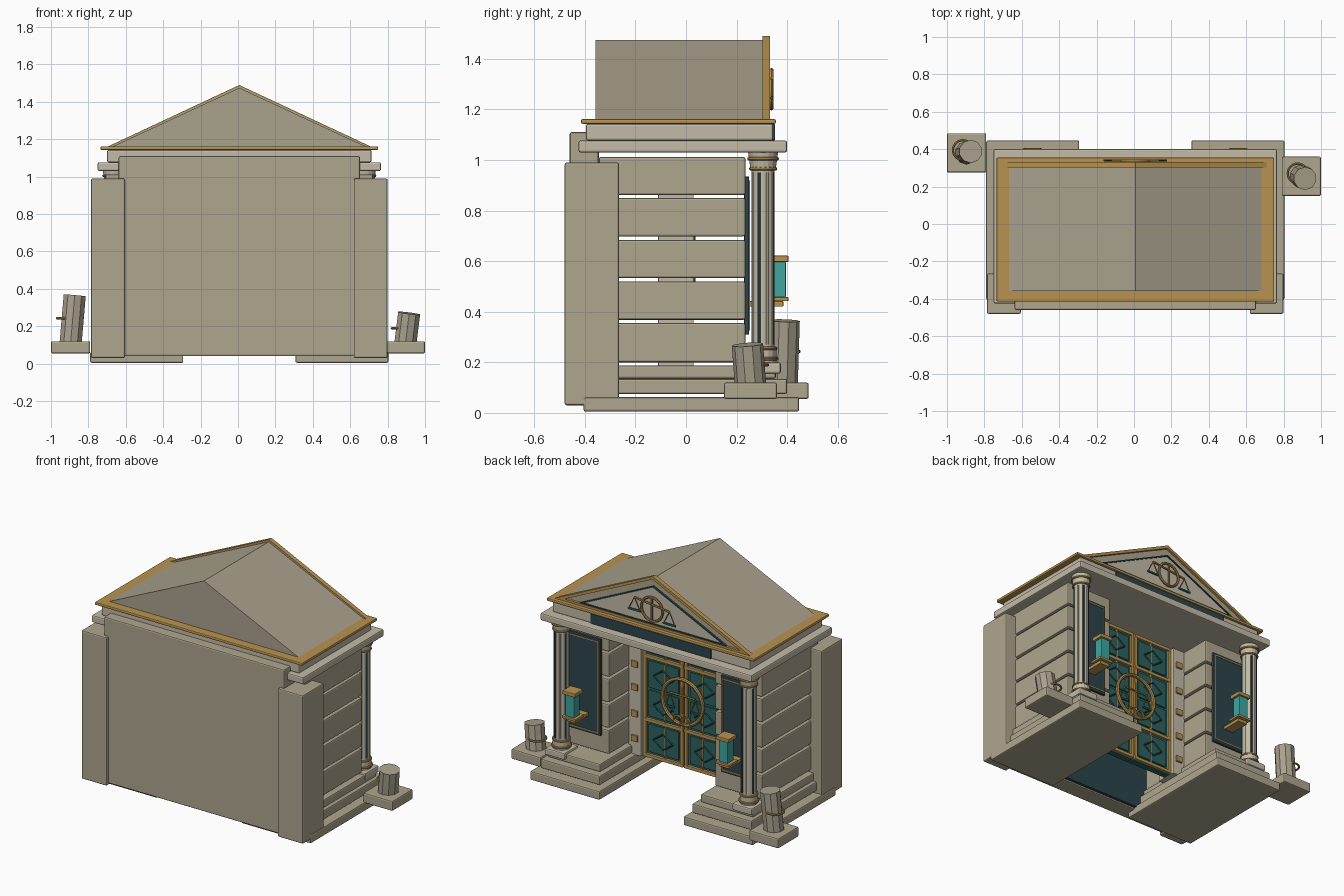
import bpy, bmesh, math
from mathutils import Vector, Matrix

if "Cube" in bpy.data.objects:
    bpy.data.objects.remove(bpy.data.objects["Cube"])

CX = 0.007  # centre line of the building


def mat(name, c):
    m = bpy.data.materials.new(name)
    m.diffuse_color = (*c, 1)
    m.use_nodes = True
    m.node_tree.nodes["Principled BSDF"].inputs["Base Color"].default_value = m.diffuse_color
    return m


STONE = mat("stone", (0.42, 0.38, 0.27))
LIGHT = mat("light_stone", (0.55, 0.50, 0.39))
ROOF = mat("roof_stone", (0.40, 0.36, 0.27))
GOLD = mat("brass", (0.48, 0.29, 0.08))
DARK = mat("dark_teal", (0.025, 0.06, 0.07))
TEAL = mat("door_teal", (0.025, 0.12, 0.115))
GLASS = mat("lamp_glass", (0.05, 0.38, 0.35))


def finish(name, bm, m, bevel=0):
    bmesh.ops.recalc_face_normals(bm, faces=bm.faces)
    me = bpy.data.meshes.new(name)
    bm.to_mesh(me)
    bm.free()
    ob = bpy.data.objects.new(name, me)
    bpy.context.collection.objects.link(ob)
    me.materials.append(m)
    if bevel:
        b = ob.modifiers.new("bevel", 'BEVEL')
        b.width, b.segments = bevel, 2
    return ob


def box(name, x0, x1, y0, y1, z0, z1, m=STONE, bevel=0.008):
    bm = bmesh.new()
    bmesh.ops.create_cube(bm, size=1)
    for v in bm.verts:
        v.co = ((x0 + x1) / 2 + v.co.x * (x1 - x0), (y0 + y1) / 2 + v.co.y * (y1 - y0),
                (z0 + z1) / 2 + v.co.z * (z1 - z0))
    return finish(name, bm, m, bevel)


def sbox(name, s, a, b, *rest, **kw):
    """Box on side s, spanning a..b away from the centre line."""
    x0, x1 = sorted((CX + s * a, CX + s * b))
    return box(name, x0, x1, *rest, **kw)


def rod(name, a, b, r, m, n=6, r2=None):
    a, b = Vector(a), Vector(b)
    bm = bmesh.new()
    bmesh.ops.create_cone(bm, cap_ends=True, segments=n, radius1=r, radius2=r2 or r, depth=(b - a).length)
    q = Vector((0, 0, 1)).rotation_difference(b - a)
    bmesh.ops.transform(bm, matrix=Matrix.Translation((a + b) / 2) @ q.to_matrix().to_4x4(), verts=bm.verts)
    return finish(name, bm, m)


def ring(name, loc, R, r, m=GOLD, upright=False):
    bpy.ops.mesh.primitive_torus_add(location=loc, major_radius=R, minor_radius=r, major_segments=28,
                                     minor_segments=8, rotation=(math.pi / 2 if upright else 0, 0, 0))
    ob = bpy.context.object
    ob.name = name
    ob.data.materials.append(m)
    bpy.ops.object.shade_smooth_by_angle()


def triangle(name, hw, z0, z1, y0, y1, m, t=0):
    """Gable prism; with t it becomes a hollow frame of that thickness."""
    out = [Vector((CX - hw, y0, z0)), Vector((CX + hw, y0, z0)), Vector((CX, y0, z1))]
    bm = bmesh.new()
    o = [bm.verts.new(p) for p in out]
    if t:
        h, side = z1 - z0, math.hypot(hw, z1 - z0)
        inr = hw * h / (hw + side)
        c = Vector((CX, y0, z0 + inr))
        i = [bm.verts.new(c + (p - c) * (inr - t) / inr) for p in out]
        faces = [bm.faces.new((o[k], o[(k + 1) % 3], i[(k + 1) % 3], i[k])) for k in range(3)]
    else:
        faces = [bm.faces.new(o)]
    ext = bmesh.ops.extrude_face_region(bm, geom=faces, use_keep_orig=True)["geom"]
    for v in ext:
        if isinstance(v, bmesh.types.BMVert):
            v.co.y += y1 - y0
    return finish(name, bm, m)


def scales(label, y, z, w, h, r, tilt):
    """Balance: post, tilted beam, hanging cords and pans."""
    rod(label + "_scale_post", (CX, y, z - h), (CX, y, z + h), r, GOLD)
    rod(label + "_scale_beam", (CX - w, y, z + h * .35 - tilt), (CX + w, y, z + h * .35 + tilt), r, GOLD)
    for s in (-1, 1):
        ex, ez = CX + s * w, z + h * .35 + s * tilt
        for k in (-1, 1):
            rod(label + "_scale_cord", (ex, y, ez), (ex + k * w * .3, y, ez - h), r * .5, GOLD)
        box(label + "_scale_pan", ex - w * .36, ex + w * .36, y - .005, y + .005, ez - h - .012, ez - h, TEAL, 0.003)


# Rear wall and dark lining behind the doors
box("back_wall", CX - .645, CX + .645, -.46, -.345, .04, 1.11)
box("inner_lining", CX - .6, CX + .6, -.345, -.325, .05, 1.0, DARK, 0)

for s in (-1, 1):
    # Steps, corner pier and stone courses
    sbox("base_slab", s, .30, .797, -.405, .447, .005, .062)
    sbox("middle_step", s, .33, .755, -.34, .40, .075, .135)
    sbox("upper_step", s, .36, .735, -.34, .355, .135, .187)
    sbox("corner_pier", s, .612, .793, -.48, -.265, .03, .99)
    for z0, z1 in ((.2, .355), (.368, .52), (.533, .684), (.698, .85), (.862, 1.012)):
        sbox("wall_course", s, .38, .715, -.345, .235, z0, z1)
    # Dark wall panel with thin brass rim
    sbox("wall_panel", s, .43, .67, .23, .25, .31, .935, DARK, 0.004)
    for a, b in ((.44, .447), (.653, .66)):
        sbox("panel_rim_upright", s, a, b, .248, .254, .325, .92, GOLD, 0)
    for z in (.325, .913):
        sbox("panel_rim_rail", s, .44, .66, .248, .254, z, z + .007, GOLD, 0)
    # Door jamb with hinges
    sbox("door_jamb", s, .295, .385, -.11, .03, .13, 1.012, LIGHT, 0.004)
    for z in (.24, .40, .57, .72, .9):
        sbox("hinge", s, .315, .36, .025, .042, z - .02, z + .02, GOLD, 0.003)
    # Fluted column
    x, y = CX + s * .67, .305
    box("column_plinth", x - .07, x + .07, y - .07, y + .07, .155, .2, LIGHT)
    rod("column_shaft", (x, y, .2), (x, y, 1.0), .045, LIGHT, 16)
    for k in range(8):
        a = (k + .5) * math.pi / 4
        p = (x + .042 * math.cos(a), y + .042 * math.sin(a))
        rod("column_flute", (*p, .27), (*p, .95), .007, DARK if k % 2 else LIGHT)
    rod("column_foot", (x, y, .2), (x, y, .26), .053, LIGHT, 16)
    rod("column_capital", (x, y, .965), (x, y, 1.035), .05, LIGHT, 16, .06)
    for z, R in ((.215, .055), (.255, .05), (.965, .049), (1.005, .056)):
        ring("column_ring", (x, y, z), R, .007)
    # Wall lantern
    x = CX + s * .55
    box("lantern_bracket", x - .035, x + .035, .25, .385, .42, .442, GOLD, 0.003)
    box("lantern_tray", x - .05, x + .05, .315, .405, .442, .458, GOLD, 0.003)
    box("lantern_glass", x - .032, x + .032, .335, .395, .458, .597, GLASS, 0.003)
    box("lantern_cap", x - .045, x + .045, .32, .405, .597, .622, GOLD, 0.004)
    # Door leaf with brass frame and raised panels
    sbox("door_leaf", s, .004, .295, -.05, 0, .13, 1.01, TEAL, 0)
    for a, b in ((.004, .026), (.13, .14), (.27, .292)):
        sbox("door_stile", s, a, b, -.005, .014, .13, 1.01, GOLD, 0.003)
    for z in (.13, .36, .77, .988):
        sbox("door_rail", s, .004, .292, -.005, .016, z, z + .022, GOLD, 0.003)
    for z0, z1 in ((.165, .345), (.395, .565), (.58, .755), (.805, .975)):
        sbox("door_panel", s, .04, .256, -.005, .01, z0, z1, TEAL, 0.005)
        cx, cz = CX + s * .148, (z0 + z1) / 2
        pts = [(cx + .07, .012, cz), (cx, .012, cz + .05), (cx - .07, .012, cz), (cx, .012, cz - .05)]
        for k in range(4):
            rod("door_diamond", pts[k], pts[(k + 1) % 4], .005, DARK, 4)
    ring("door_handle", (CX + s * .03, .03, .44), .027, .007, GOLD, True)

# Door medallion
ring("door_medallion", (CX, .025, .56), .145, .012, GOLD, True)
scales("door", .025, .57, .09, .085, .006, 0)

# Entablature
box("architrave", CX - .757, CX + .757, -.425, .40, 1.03, 1.077, LIGHT)
box("frieze", CX - .707, CX + .707, -.395, .345, 1.077, 1.143, LIGHT)
box("blank_name_plate", CX - .43, CX + .43, .33, .352, 1.078, 1.142, DARK, 0.003)
box("cornice", CX - .742, CX + .742, -.415, .355, 1.143, 1.162, GOLD, 0.006)

# Roof and pediment
triangle("roof", .68, 1.16, 1.475, -.358, .305, ROOF)
triangle("pediment_field", .69, 1.16, 1.482, .303, .316, STONE)
triangle("pediment_frame", .71, 1.158, 1.49, .303, .332, GOLD, .018)
triangle("pediment_inner_line", .53, 1.175, 1.425, .315, .328, DARK, .008)
triangle("pediment_inner_panel", .50, 1.183, 1.415, .315, .322, LIGHT)
ring("emblem_ring", (CX, .338, 1.28), .076, .008, GOLD, True)
scales("emblem", .34, 1.285, .125, .075, .006, .015)

# Leaning bollards on blocks
for x, y, top, lean, rz in ((-.895, .38, .365, (.022, .008), .243), (.895, .255, .27, (.02, -.012), .19)):
    s = math.copysign(1, x)
    box("bollard_block", x - .105, x + .105, y - .105, y + .105, .055, .12)
    rod("bollard", (x, y, .11), (x + lean[0], y + lean[1], top), .062, ROOF, 10)
    ring("bollard_ring", (x - .02, y + .015, rz), .053, .006)
